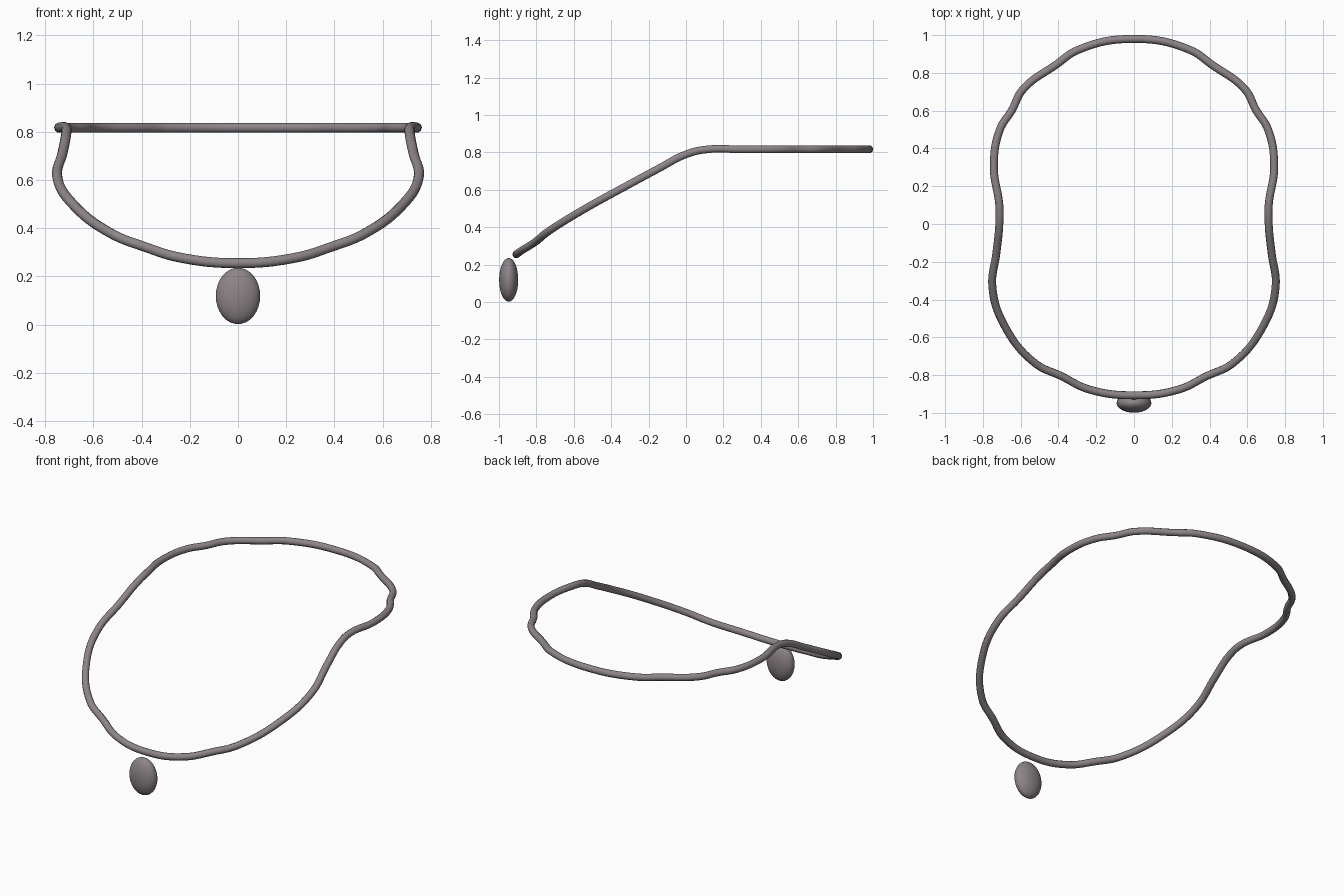
import bpy

cube = bpy.data.objects.get("Cube")
if cube:
    bpy.data.objects.remove(cube, do_unlink=True)

# One muted metal grey
metal = bpy.data.materials.new("warm grey metal")
metal.use_nodes = True
COLOUR = (0.27, 0.235, 0.25, 1)
metal.diffuse_color = COLOUR
metal.node_tree.nodes["Principled BSDF"].inputs["Base Color"].default_value = COLOUR

# Cord centreline, left half from the back middle to the front middle
half = [
    (0, 0.98, 0.817), (0.30, 0.92, 0.817), (0.41, 0.845, 0.817),
    (0.59, 0.71, 0.817), (0.645, 0.605, 0.817), (0.71, 0.50, 0.817),
    (0.742, 0.30, 0.817), (0.713, 0.10, 0.815), (0.713, 0, 0.79),
    (0.728, -0.15, 0.712), (0.75, -0.33, 0.615), (0.69, -0.53, 0.505),
    (0.52, -0.74, 0.375), (0.385, -0.805, 0.322), (0.24, -0.875, 0.278),
    (0, -0.907, 0.255),
]
loop = half + [(-x, y, z) for x, y, z in reversed(half[1:-1])]

# Neck cord: a round tube along a closed smooth path
path = bpy.data.curves.new("neck_cord", "CURVE")
path.dimensions = "3D"
path.bevel_depth = 0.021
path.bevel_resolution = 3
path.resolution_u = 8
path.use_fill_caps = False
spline = path.splines.new("BEZIER")
spline.bezier_points.add(len(loop) - 1)
for point, co in zip(spline.bezier_points, loop):
    point.co = co
    point.handle_left_type = point.handle_right_type = "AUTO"
spline.use_cyclic_u = True
path.materials.append(metal)
cord = bpy.data.objects.new("neck_cord", path)
bpy.context.collection.objects.link(cord)
bpy.ops.object.select_all(action="DESELECT")
cord.select_set(True)
bpy.context.view_layer.objects.active = cord
bpy.ops.object.convert(target="MESH")
bpy.ops.object.shade_smooth()

# Pendant: a flattened egg hanging at the front
bpy.ops.mesh.primitive_uv_sphere_add(segments=32, ring_count=16, radius=1,
                                     location=(0, -0.948, 0.119))
pendant = bpy.context.object
pendant.name = "pendant"
pendant.scale = (0.092, 0.051, 0.117)
bpy.ops.object.transform_apply(location=False, rotation=False, scale=True)
bpy.ops.object.shade_smooth()
pendant.data.materials.append(metal)
